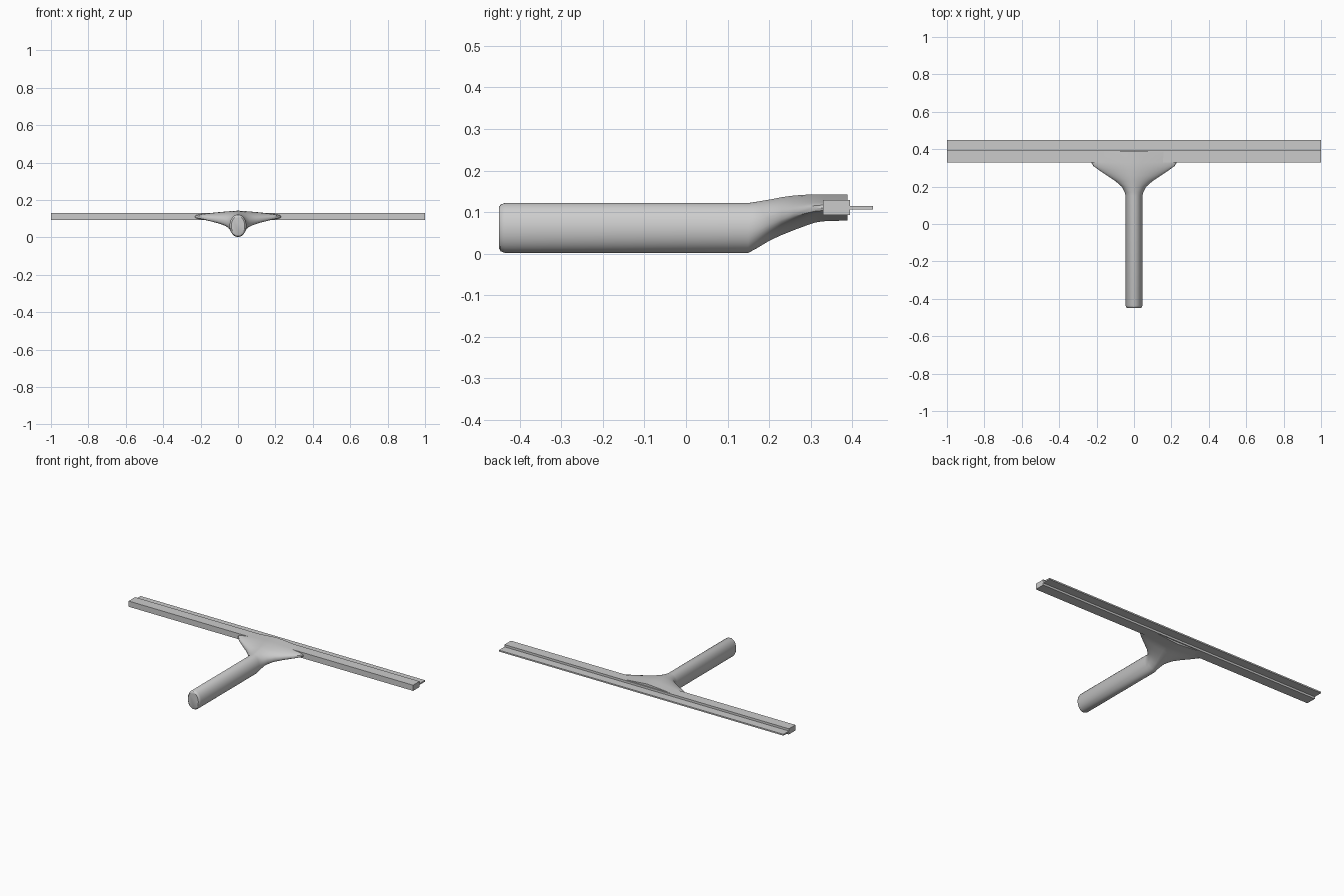
import bpy, bmesh
from math import sin, cos, pi, copysign

if "Cube" in bpy.data.objects:
    bpy.data.objects.remove(bpy.data.objects["Cube"])

N = 40

# Stations: y, half width, bottom z, top z, blend from ellipse to flat lens
STATIONS = [
    (-0.450, 0.036, 0.013, 0.112, 0), (-0.446, 0.041, 0.006, 0.118, 0),
    (-0.436, 0.045, 0.002, 0.122, 0), (0.150, 0.045, 0.002, 0.122, 0),
    (0.170, 0.050, 0.013, 0.125, 0.1), (0.200, 0.066, 0.031, 0.130, 0.35),
    (0.230, 0.100, 0.045, 0.136, 0.6), (0.260, 0.146, 0.057, 0.140, 0.8),
    (0.290, 0.190, 0.068, 0.142, 0.95), (0.310, 0.217, 0.075, 0.143, 1),
    (0.330, 0.230, 0.078, 0.143, 1), (0.388, 0.230, 0.080, 0.143, 1),
]


def section(bm, y, w, z0, z1, blend):
    h, zc = (z1 - z0) / 2, (z1 + z0) / 2
    ring = []
    for i in range(N):
        t = 2 * pi * i / N
        c, s = cos(t), sin(t)
        lens = 0 if abs(s) < 1e-6 else copysign(abs(s) ** 0.5, s) * (1 - 0.5 * abs(c))
        z = zc + h * (s * (1 - blend) + lens * blend)
        ring.append(bm.verts.new((w * c, y, max(z, 0))))
    return ring


def finish(bm, name):
    bmesh.ops.recalc_face_normals(bm, faces=bm.faces)
    me = bpy.data.meshes.new(name)
    bm.to_mesh(me)
    bm.free()
    ob = bpy.data.objects.new(name, me)
    bpy.context.collection.objects.link(ob)
    return ob


def box(name, y0, y1, z0, z1):
    bm = bmesh.new()
    bmesh.ops.create_cube(bm, size=1)
    for v in bm.verts:
        v.co = (v.co.x * 2, y0 + (v.co.y + 0.5) * (y1 - y0), z0 + (v.co.z + 0.5) * (z1 - z0))
    return finish(bm, name)


# Handle flaring into the flat head
bm = bmesh.new()
rings = [section(bm, *s) for s in STATIONS]
for a, b in zip(rings, rings[1:]):
    for i in range(N):
        j = (i + 1) % N
        bm.faces.new((a[i], a[j], b[j], b[i]))
bm.faces.new(rings[0])
bm.faces.new(rings[-1])
handle = finish(bm, "handle")
bpy.context.view_layer.objects.active = handle
handle.select_set(True)
bpy.ops.object.shade_smooth_by_angle(angle=0.6)

# Long channel and the rubber blade it holds
box("channel", 0.33, 0.395, 0.093, 0.129)
box("rubber_blade", 0.385, 0.45, 0.106, 0.115)
